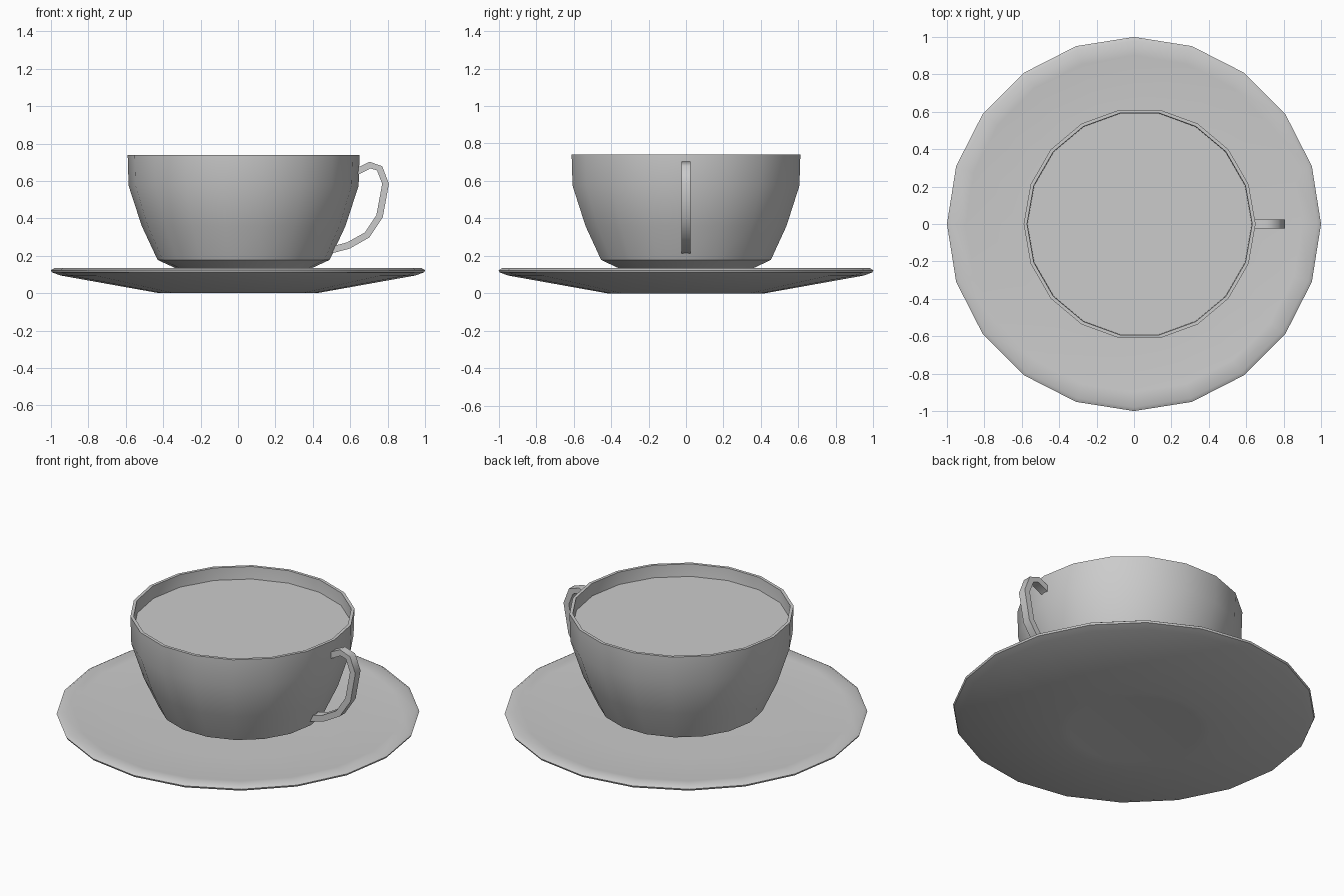
import bpy, bmesh, math
from mathutils import Vector

if "Cube" in bpy.data.objects:
    bpy.data.objects.remove(bpy.data.objects["Cube"])


def finish(name, bm, angle=40):
    bmesh.ops.recalc_face_normals(bm, faces=bm.faces)
    mesh = bpy.data.meshes.new(name)
    bm.to_mesh(mesh)
    bm.free()
    ob = bpy.data.objects.new(name, mesh)
    bpy.context.collection.objects.link(ob)
    bpy.ops.object.select_all(action='DESELECT')
    ob.select_set(True)
    bpy.context.view_layer.objects.active = ob
    bpy.ops.object.shade_smooth_by_angle(angle=math.radians(angle))
    return ob


def lathe(name, profile, sides, cx=0.0):
    """Spin (radius, z) points around a vertical axis; both ends are capped."""
    bm = bmesh.new()
    rings = []
    for r, z in profile:
        rings.append([bm.verts.new((cx + r * math.cos(math.tau * i / sides),
                                    r * math.sin(math.tau * i / sides), z))
                      for i in range(sides)])
    for a, b in zip(rings, rings[1:]):
        for i in range(sides):
            j = (i + 1) % sides
            bm.faces.new((a[i], a[j], b[j], b[i]))
    bm.faces.new(rings[0])
    bm.faces.new(rings[-1])
    return finish(name, bm)


CUP_X = 0.03

# Saucer: shallow dish with a thin rolled rim
lathe("saucer", [(0.36, 0.005), (0.42, 0.0), (0.95, 0.095), (0.995, 0.112),
                 (1.0, 0.123), (0.98, 0.135), (0.9, 0.126), (0.6, 0.12),
                 (0.3, 0.118)], 20)

# Cup: outer wall, rim, inner wall
lathe("cup", [(0.32, 0.112), (0.36, 0.132), (0.46, 0.178), (0.545, 0.36),
              (0.615, 0.575), (0.62, 0.74), (0.602, 0.74), (0.597, 0.58),
              (0.525, 0.37), (0.44, 0.2), (0.35, 0.16)], 18, CUP_X)

# Drink: flat disc just below the rim
bm = bmesh.new()
bm.faces.new([bm.verts.new((CUP_X + 0.6 * math.cos(math.tau * i / 18),
                            0.6 * math.sin(math.tau * i / 18), 0.665))
              for i in range(18)])
drink = finish("drink", bm)
if drink.data.polygons[0].normal.z < 0:
    drink.data.flip_normals()

# Handle: flat rectangular strap swept along a path in the xz plane
path = [Vector(p) for p in [(0.636, 0.65), (0.705, 0.685), (0.757, 0.668),
                            (0.789, 0.585), (0.757, 0.412), (0.69, 0.311),
                            (0.59, 0.255), (0.48, 0.226)]]
bm = bmesh.new()
rings = []
for k, p in enumerate(path):
    t = (path[min(k + 1, len(path) - 1)] - path[max(k - 1, 0)]).normalized()
    n = Vector((-t.y, t.x)) * 0.018
    rings.append([bm.verts.new((p.x + s * n.x, y, p.y + s * n.y))
                  for s, y in ((1, -0.025), (1, 0.025), (-1, 0.025), (-1, -0.025))])
for a, b in zip(rings, rings[1:]):
    for i in range(4):
        j = (i + 1) % 4
        bm.faces.new((a[i], a[j], b[j], b[i]))
bm.faces.new(rings[0])
bm.faces.new(rings[-1])
finish("handle", bm, 60)
